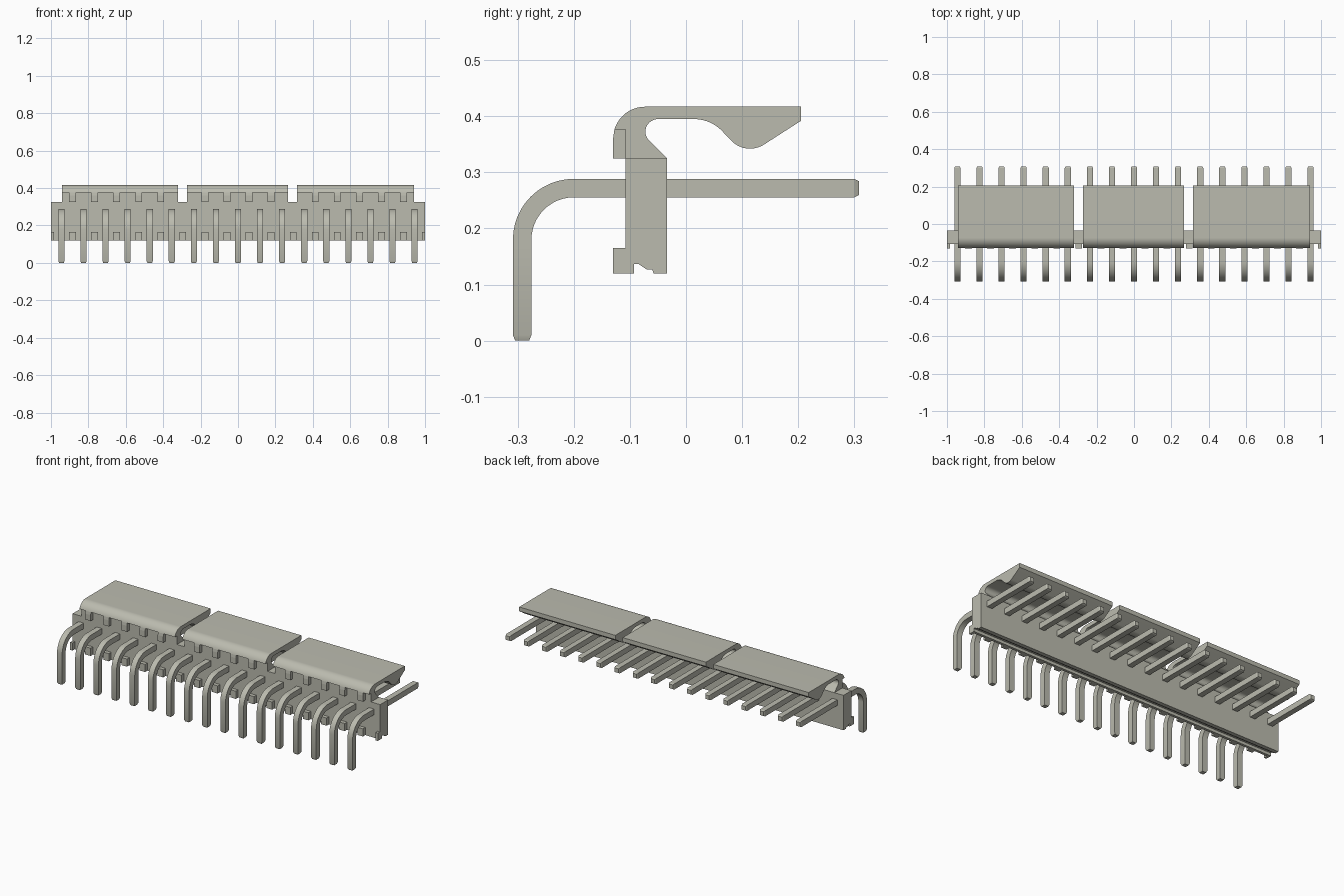
import bpy, bmesh, math
from mathutils import Vector

cube = bpy.data.objects.get("Cube")
if cube:
    bpy.data.objects.remove(cube, do_unlink=True)

mat = bpy.data.materials.new("warm_grey")
mat.use_nodes = True
COLOUR = (0.50, 0.50, 0.43, 1)
mat.diffuse_color = COLOUR
mat.node_tree.nodes["Principled BSDF"].inputs["Base Color"].default_value = COLOUR

PINS = 17
PITCH = 0.118
PIN_X = [(i - (PINS - 1) / 2) * PITCH for i in range(PINS)]
TAB_X = [(i - PINS / 2) * PITCH for i in range(PINS + 1)]
TAB_HALF = 0.018


def finish(bm, name, mesh=None):
    bmesh.ops.recalc_face_normals(bm, faces=bm.faces)
    mesh = bpy.data.meshes.new(name)
    bm.to_mesh(mesh)
    bm.free()
    mesh.materials.append(mat)
    return add(name, mesh)


def add(name, mesh):
    ob = bpy.data.objects.new(name, mesh)
    bpy.context.collection.objects.link(ob)
    return ob


def smooth(ob):
    bpy.ops.object.select_all(action='DESELECT')
    ob.select_set(True)
    bpy.context.view_layer.objects.active = ob
    bpy.ops.object.shade_smooth_by_angle(angle=math.radians(25))


def rounded(corners, steps=12):
    """Turn (y, z, radius) corners into an outline with filleted corners."""
    out = []
    n = len(corners)
    for i, (y, z, r) in enumerate(corners):
        p = Vector((y, z))
        if r == 0:
            out.append(p)
            continue
        a = (Vector(corners[i - 1][:2]) - p).normalized()
        b = (Vector(corners[(i + 1) % n][:2]) - p).normalized()
        half = a.angle(b) / 2
        centre = p + (a + b).normalized() * (r / math.sin(half))
        start = p + a * (r / math.tan(half)) - centre
        end = p + b * (r / math.tan(half)) - centre
        sweep = start.angle(end)
        for k in range(steps + 1):
            t = k / steps
            out.append(centre + (start * math.sin((1 - t) * sweep)
                                 + end * math.sin(t * sweep)) / math.sin(sweep))
    return out


def extrude_x(bm, outline, x0, x1):
    """Extrude a y-z outline from x0 to x1."""
    face = bm.faces.new([bm.verts.new((x0, p[0], p[1])) for p in outline])
    res = bmesh.ops.extrude_face_region(bm, geom=[face])
    verts = [v for v in res["geom"] if isinstance(v, bmesh.types.BMVert)]
    bmesh.ops.translate(bm, verts=verts, vec=(x1 - x0, 0, 0))
    # extrusion removes the source face, so close that end again
    if not face.is_valid:
        bmesh.ops.holes_fill(bm, edges=[e for e in bm.edges if e.is_boundary])


# Housing wall with a groove along its underside
bm = bmesh.new()
extrude_x(bm, [(-0.108, 0.12), (-0.108, 0.325), (-0.034, 0.325), (-0.034, 0.12),
               (-0.058, 0.12), (-0.060, 0.127), (-0.070, 0.127), (-0.085, 0.137),
               (-0.093, 0.137), (-0.093, 0.12)], -1, 1)
finish(bm, "housing")

# Small standoff tabs between the pins, trimmed at the housing ends
bm = bmesh.new()
for x in TAB_X:
    extrude_x(bm, [(-0.13, 0.12), (-0.13, 0.165), (-0.108, 0.165), (-0.108, 0.12)],
              max(x - TAB_HALF, -1), min(x + TAB_HALF, 1))
finish(bm, "standoff_tabs")

# Locking latches: hooked arm with a rounded bump near its free edge
latch = rounded([(-0.108, 0.325, 0), (-0.108, 0.376, 0), (-0.1277, 0.376, 0),
                 (-0.13, 0.417, 0), (0.205, 0.417, 0), (0.205, 0.392, 0),
                 (0.107, 0.329, 0.046), (0.044, 0.395, 0.07),
                 (-0.104, 0.395, 0.0224), (-0.034, 0.325, 0)])
# Replace the square outer corner with the arc that starts at the tooth tops
arc0 = math.asin(0.016 / 0.057)
arc = [Vector((-0.073 - 0.057 * math.cos(a), 0.36 + 0.057 * math.sin(a)))
       for a in (arc0 + (math.pi / 2 - arc0) * k / 14 for k in range(15))]
latch = latch[:2] + arc + latch[4:]

tooth = [(-0.13, 0.325), (-0.13, 0.36), (-0.1277, 0.376), (-0.108, 0.376), (-0.108, 0.325)]
SPANS = {"right": (-0.941, -0.321), "middle": (-0.273, 0.268), "left": (0.316, 0.941)}
for side, (x0, x1) in SPANS.items():
    bm = bmesh.new()
    extrude_x(bm, latch, x0, x1)
    smooth(finish(bm, side + "_latch"))
    bm = bmesh.new()
    for x in TAB_X:
        if x0 < x - TAB_HALF and x + TAB_HALF < x1:
            extrude_x(bm, tooth, x - TAB_HALF, x + TAB_HALF)
    finish(bm, side + "_latch_teeth")

# Right-angle pin: square section swept along a bent path, tapered at both tips
W = 0.0165
R = 0.092
CY, CZ = -0.2, 0.18
path = [((CY - R, 0.0), 0, 0.75), ((CY - R, 0.01), 0, 1)]
for k in range(13):
    a = math.pi / 2 * k / 12
    path.append(((CY - R * math.cos(a), CZ + R * math.sin(a)), a, 1))
path += [((0.300, CZ + R), math.pi / 2, 1), ((0.308, CZ + R), math.pi / 2, 0.75)]

bm = bmesh.new()
rings = []
for (y, z), a, s in path:
    ny, nz = -math.cos(a) * W * s, math.sin(a) * W * s
    rings.append([bm.verts.new((sx * W * s, y + sn * ny, z + sn * nz))
                  for sx, sn in ((-1, -1), (1, -1), (1, 1), (-1, 1))])
for r0, r1 in zip(rings, rings[1:]):
    for i in range(4):
        j = (i + 1) % 4
        bm.faces.new((r0[i], r0[j], r1[j], r1[i]))
bm.faces.new(rings[0])
bm.faces.new(rings[-1])
first = finish(bm, "pin_1")
smooth(first)
first.location.x = PIN_X[0]
for i, x in enumerate(PIN_X[1:], 2):
    add(f"pin_{i}", first.data).location.x = x
